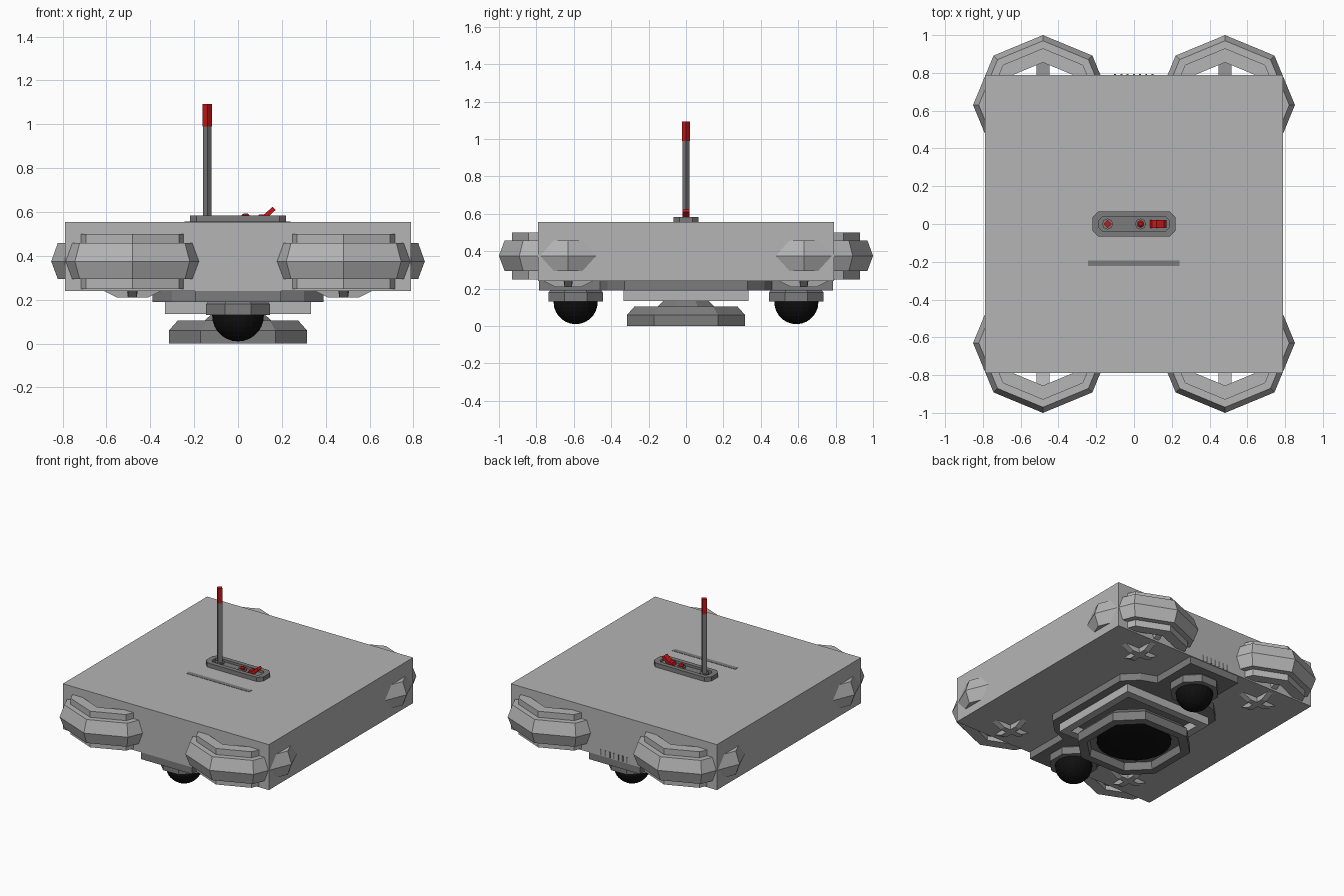
import bpy, bmesh, math
from mathutils import Matrix

if "Cube" in bpy.data.objects:
    bpy.data.objects.remove(bpy.data.objects["Cube"])


def material(name, rgb):
    m = bpy.data.materials.new(name)
    m.diffuse_color = (*rgb, 1)
    m.use_nodes = True
    m.node_tree.nodes["Principled BSDF"].inputs["Base Color"].default_value = m.diffuse_color
    return m


LIGHT = material("light_grey", (0.46, 0.46, 0.46))
DARK = material("dark_grey", (0.2, 0.2, 0.2))
BLACK = material("black", (0.005, 0.005, 0.005))
RED = material("red", (0.6, 0.008, 0.008))


def finish(name, bm, mat, loc=(0, 0, 0)):
    bmesh.ops.recalc_face_normals(bm, faces=bm.faces)
    me = bpy.data.meshes.new(name)
    bm.to_mesh(me)
    bm.free()
    me.materials.append(mat)
    ob = bpy.data.objects.new(name, me)
    ob.location = loc
    bpy.context.collection.objects.link(ob)
    return ob


def box(name, mat, x, y, z):
    bm = bmesh.new()
    bmesh.ops.create_cube(bm, size=1)
    for v in bm.verts:
        v.co = [lo + (c + 0.5) * (hi - lo) for c, (lo, hi) in zip(v.co, (x, y, z))]
    return finish(name, bm, mat)


def loft(name, mat, loops, loc=(0, 0, 0), closed=False):
    """Skin matching point loops; cap the ends, or join last to first."""
    bm = bmesh.new()
    rings = [[bm.verts.new(p) for p in loop] for loop in loops]
    n = len(rings[0])
    pairs = list(zip(rings, rings[1:])) + ([(rings[-1], rings[0])] if closed else [])
    for a, b in pairs:
        for i in range(n):
            j = (i + 1) % n
            bm.faces.new((a[i], a[j], b[j], b[i]))
    if not closed:
        bm.faces.new(rings[0])
        bm.faces.new(rings[-1])
    return finish(name, bm, mat, loc)


def ngon(r, z, n=8, turn=0.0):
    return [(r * math.cos(2 * math.pi * i / n + turn),
             r * math.sin(2 * math.pi * i / n + turn), z) for i in range(n)]


def chamfered(hx, hy, c, z):
    q = [(hx, hy - c), (hx - c, hy)]
    return [(x, y, z) for x, y in q + [(-x, y) for x, y in q[::-1]]
            + [(-x, -y) for x, y in q] + [(x, -y) for x, y in q[::-1]]]


def prism(name, mat, pts, z0, z1):
    return loft(name, mat, [[(x, y, z) for x, y in pts] for z in (z0, z1)])


# main hull
box("hull", LIGHT, (-0.79, 0.79), (-0.79, 0.79), (0.24, 0.555))

# four ducted rotor rings with cross struts
RING = [(0.225, 0.25), (0.30, 0.25), (0.30, 0.295), (0.34, 0.295), (0.37, 0.375),
        (0.34, 0.458), (0.30, 0.458), (0.30, 0.50), (0.225, 0.50)]
ARM = [(0, 0.21), (0.07, 0.21), (0.13, 0.24), (0.24, 0.29),
       (0.24, 0.36), (0.12, 0.32), (0, 0.31)]
for sx, sn in ((-1, "left"), (1, "right")):
    for sy, yn in ((-1, "front"), (1, "rear")):
        at = (sx * 0.482, sy * 0.63, 0)
        loft(f"{yn}_{sn}_rotor_ring", LIGHT, [ngon(r, z) for r, z in RING], at, True)
        for k in range(4):
            # arm side profiles: narrow at the bottom, wide at the top
            sides = [[(r, s * (0.02 if i < 4 else 0.035), z)
                      for i, (r, z) in enumerate(ARM)] for s in (-1, 1)]
            arm = loft(f"{yn}_{sn}_strut_{k + 1}", LIGHT, sides, at)
            arm.rotation_euler.z = k * math.pi / 2

# belly plate with camera lobes
quarter = [(0.39, 0.33), (0.30, 0.42), (0.195, 0.46), (0.195, 0.785)]
outline = (quarter + [(-x, y) for x, y in quarter[::-1]]
           + [(-x, -y) for x, y in quarter] + [(x, -y) for x, y in quarter[::-1]])
prism("belly_plate", DARK, outline, 0.19, 0.245)

# square light frame under the belly, open in the middle
loft("belly_frame", LIGHT, [[(h * x, h * y, z) for x, y in ((1, 1), (-1, 1), (-1, -1), (1, -1))]
     for h, z in ((0.333, 0.195), (0.333, 0.135), (0.28, 0.135), (0.28, 0.195))], closed=True)

# central sensor housing: neck, octagonal rim and black lens
loft("sensor_neck", DARK, [ngon(0.13, 0.2, 8, math.pi / 8), ngon(0.13, 0.135, 8, math.pi / 8),
                           ngon(0.17, 0.10, 8, math.pi / 8)])
loft("sensor_rim", DARK, [chamfered(h, h, c, z) for h, c, z in (
    (0.255, 0.12, 0.05), (0.265, 0.125, 0.0), (0.315, 0.145, 0.0),
    (0.315, 0.145, 0.06), (0.275, 0.13, 0.105))])
loft("sensor_lens", BLACK, [ngon(0.235, 0.055, 24), ngon(0.235, 0.04, 24),
                            ngon(0.16, 0.025, 24), ngon(0.07, 0.018, 24)])

# front and rear ball cameras
for sy, yn in ((-1, "front"), (1, "rear")):
    loft(f"{yn}_camera_collar", DARK, [ngon(r, z, 8, math.pi / 8) for r, z in (
        (0.125, 0.13), (0.157, 0.13), (0.157, 0.18), (0.14, 0.20))], (0, sy * 0.59, 0))
    bm = bmesh.new()
    bmesh.ops.create_uvsphere(bm, u_segments=20, v_segments=14, radius=0.118,
                              matrix=Matrix.Translation((0, 0, 0.128)))
    finish(f"{yn}_camera_ball", bm, BLACK, (0, sy * 0.59, 0))

# control panel on the roof with a shallow tray
loft("control_panel", DARK, [chamfered(hx, hy, c, z) for hx, hy, c, z in (
    (0.22, 0.066, 0.03, 0.55), (0.22, 0.066, 0.03, 0.584),
    (0.185, 0.036, 0.016, 0.584), (0.185, 0.036, 0.016, 0.568))])

# antenna with red tip
for name, mat, r, z0, z1 in (("antenna_base", DARK, 0.029, 0.56, 0.58),
                             ("antenna_rod", DARK, 0.02, 0.56, 0.99),
                             ("antenna_tip", RED, 0.021, 0.99, 1.093)):
    n = 8 if r > 0.025 else 4
    loft(name, mat, [ngon(r, z0, n), ngon(r, z1, n)], (-0.14, 0, 0))

# button and tilted lever
loft("button_base", DARK, [ngon(0.029, 0.56), ngon(0.029, 0.578)], (0.035, 0, 0))
loft("button", RED, [ngon(0.018, 0.565), ngon(0.018, 0.586), ngon(0.01, 0.593)], (0.035, 0, 0))
lever = [(0.085, 0.566), (0.125, 0.566), (0.172, 0.61), (0.158, 0.624), (0.12, 0.59), (0.095, 0.588)]
loft("lever", RED, [[(x, y, z) for x, z in lever] for y in (-0.02, 0.02)])

# roof slot and rear vent bars
box("roof_slot", DARK, (-0.243, 0.24), (-0.222, -0.192), (0.55, 0.557))
for k in range(7):
    x = -0.1 + k * 0.033
    box(f"rear_vent_bar_{k + 1}", DARK, (x - 0.005, x + 0.005), (0.785, 0.793), (0.245, 0.285))
